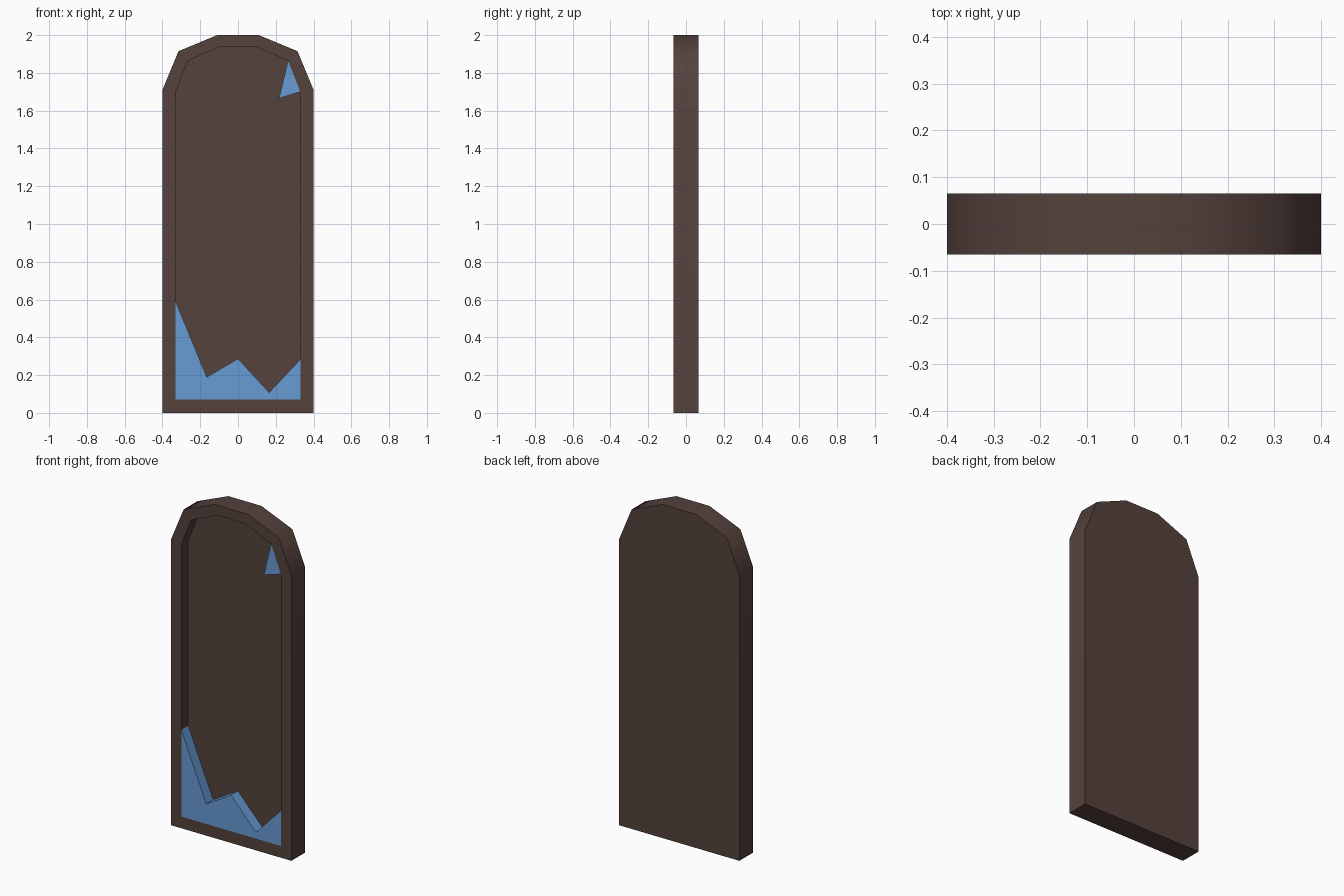
import bpy, bmesh, math

if "Cube" in bpy.data.objects:
    bpy.data.objects.remove(bpy.data.objects["Cube"])

FRONT, FLOOR, BACK = -0.0655, 0.0, 0.0655


def material(name, rgb):
    m = bpy.data.materials.new(name)
    m.diffuse_color = (*rgb, 1)
    m.use_nodes = True
    m.node_tree.nodes["Principled BSDF"].inputs["Base Color"].default_value = m.diffuse_color
    return m


def finish(name, bm, mat):
    bmesh.ops.recalc_face_normals(bm, faces=bm.faces)
    me = bpy.data.meshes.new(name)
    bm.to_mesh(me)
    bm.free()
    me.materials.append(mat)
    ob = bpy.data.objects.new(name, me)
    bpy.context.collection.objects.link(ob)
    return ob


def loop(bm, pts, y):
    return [bm.verts.new((x, y, z)) for x, z in pts]


def bridge(bm, a, b):
    n = len(a)
    for i in range(n):
        j = (i + 1) % n
        bm.faces.new((a[i], a[j], b[j], b[i]))


def mirrored(half):
    return half + [(-x, z) for x, z in reversed(half)]


wood = material("dark_wood", (0.09, 0.054, 0.046))
glass = material("blue_glass", (0.135, 0.325, 0.65))

# Arched frame with a recessed panel
outer = mirrored([(0.4, 0), (0.4, 1.71), (0.315, 1.915), (0.11, 2.0)])
inner = mirrored([(0.33, 0.07), (0.33, 1.70), (0.265, 1.865), (0.09, 1.94)])
bm = bmesh.new()
back = loop(bm, outer, BACK)
front = loop(bm, outer, FRONT)
rim = loop(bm, inner, FRONT)
floor = loop(bm, inner, FLOOR)
bm.faces.new(back)
bridge(bm, back, front)
bridge(bm, front, rim)
bridge(bm, rim, floor)
bm.faces.new(floor)
frame = finish("mirror_frame", bm, wood)
bpy.context.view_layer.objects.active = frame
frame.select_set(True)
bpy.ops.object.shade_smooth_by_angle(angle=math.radians(50))

# Broken glass left in the recess
shards = {
    "lower_glass_shard": [(-0.33, 0.07), (0.33, 0.07), (0.33, 0.283), (0.165, 0.108),
                          (0, 0.287), (-0.165, 0.19), (-0.33, 0.59)],
    "upper_glass_shard": [(0.265, 1.865), (0.217, 1.665), (0.33, 1.70)],
}
for name, pts in shards.items():
    bm = bmesh.new()
    a, b = loop(bm, pts, FRONT), loop(bm, pts, FLOOR)
    bm.faces.new(a)
    bm.faces.new(b)
    bridge(bm, a, b)
    finish(name, bm, glass)
